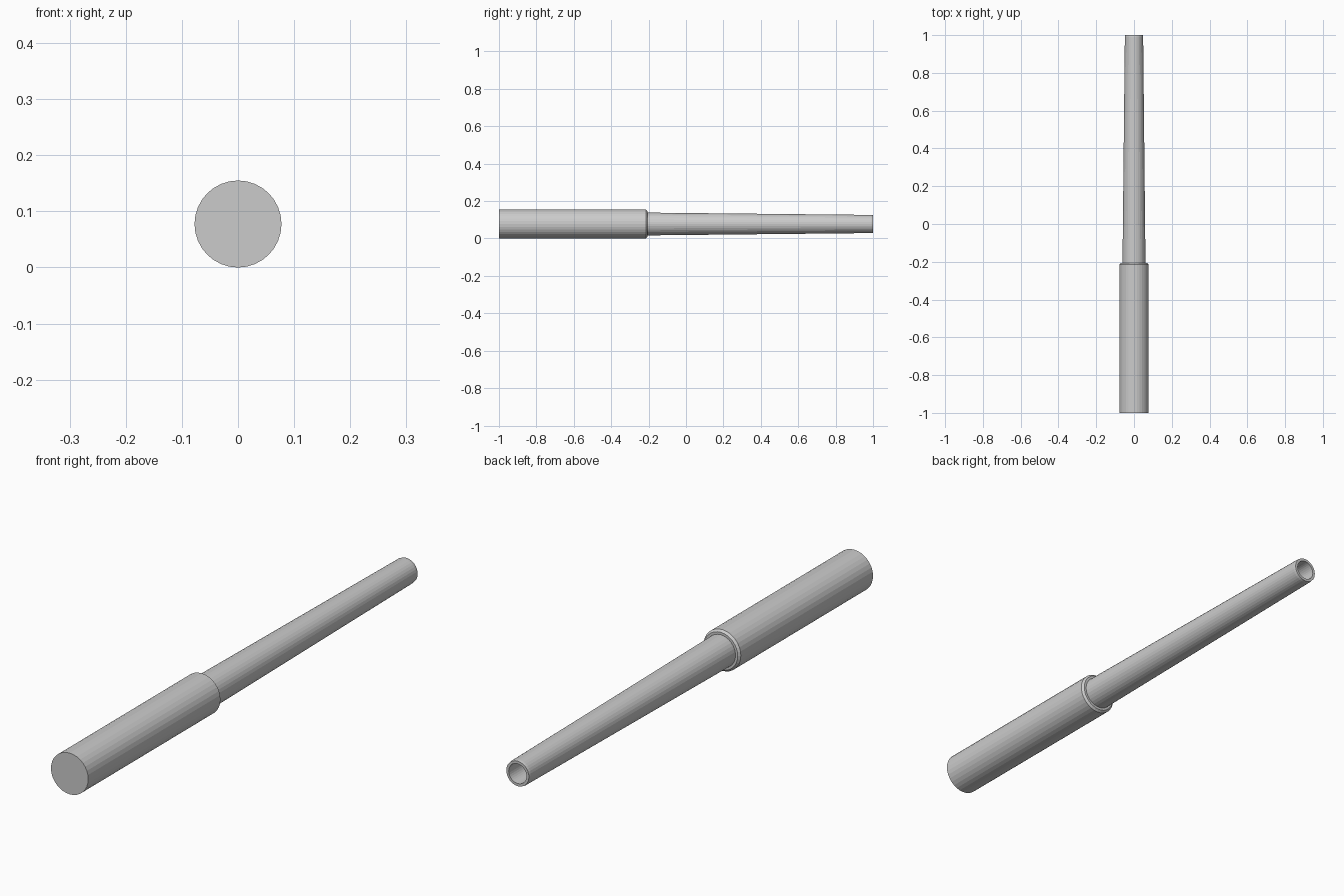
import bpy, bmesh
from math import sin, cos, tau

if "Cube" in bpy.data.objects:
    bpy.data.objects.remove(bpy.data.objects["Cube"])

SIDES = 32
AXIS_Z = 0.0775


def lathe(name, profile):
    """Revolve (radius, y) points around the long axis; radius 0 closes the end."""
    bm = bmesh.new()
    rings = []
    for r, y in profile:
        count = SIDES if r > 0 else 1
        rings.append([bm.verts.new((r * sin(tau * i / SIDES), y,
                                    AXIS_Z + r * cos(tau * i / SIDES)))
                      for i in range(count)])
    for a, b in zip(rings, rings[1:]):
        if len(a) == 1 or len(b) == 1:
            bm.faces.new(b if len(a) == 1 else a)
            continue
        for i in range(SIDES):
            j = (i + 1) % SIDES
            bm.faces.new((a[i], a[j], b[j], b[i]))
    # cap faces leave the centre points unused
    bmesh.ops.delete(bm, geom=[v for v in bm.verts if not v.link_faces], context='VERTS')
    bmesh.ops.recalc_face_normals(bm, faces=bm.faces)
    mesh = bpy.data.meshes.new(name)
    bm.to_mesh(mesh)
    bm.free()
    obj = bpy.data.objects.new(name, mesh)
    bpy.context.collection.objects.link(obj)
    return obj


# Thick handle with a flat butt and a small chamfer where the shaft enters
lathe("handle", [(0, -1), (0.0775, -1), (0.0775, -0.215),
                 (0.07, -0.207), (0, -0.207)])

# Tapered hollow shaft with an open bore at the tip
lathe("shaft", [(0, -0.22), (0.061, -0.22), (0.0485, 0.99), (0.047, 1.0),
                (0.037, 1.0), (0.037, -0.19), (0, -0.19)])
